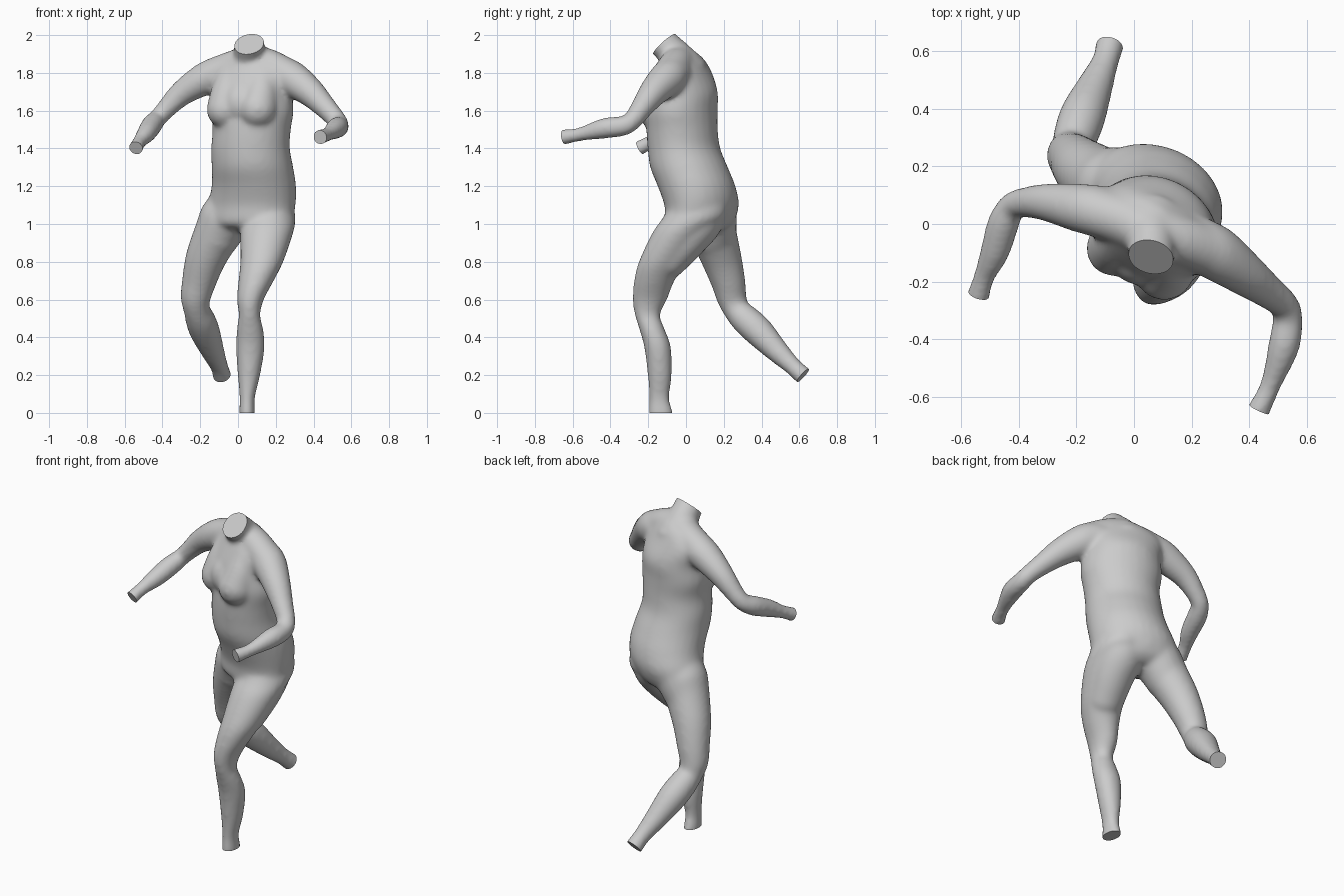
import bpy, bmesh, math
from mathutils import Vector, Matrix

if "Cube" in bpy.data.objects:
    bpy.data.objects.remove(bpy.data.objects["Cube"])

SIDES = 28
bm = bmesh.new()      # all overlapping body masses
cut = bmesh.new()     # blocks that trim the stumps flat


def smooth_path(rows, steps=5):
    """Catmull-Rom interpolation through rows of numbers."""
    rows = [Vector(r) for r in rows]
    out = []
    for i in range(len(rows) - 1):
        p0, p1 = rows[max(i - 1, 0)], rows[i]
        p2, p3 = rows[i + 1], rows[min(i + 2, len(rows) - 1)]
        for k in range(steps):
            t = k / steps
            out.append(0.5 * (2 * p1 + (p2 - p0) * t + (2 * p0 - 5 * p1 + 4 * p2 - p3) * t * t
                              + (3 * p1 - p0 - 3 * p2 + p3) * t ** 3))
    return out + [rows[-1]]


def loft(rings):
    rings = [[bm.verts.new(p) for p in r] for r in rings]
    for a, b in zip(rings, rings[1:]):
        for i in range(SIDES):
            j = (i + 1) % SIDES
            bm.faces.new((a[i], a[j], b[j], b[i]))
    bm.faces.new(rings[0][::-1])
    bm.faces.new(rings[-1])


def ellipse(c, u, v):
    return [c + u * math.cos(2 * math.pi * i / SIDES) + v * math.sin(2 * math.pi * i / SIDES)
            for i in range(SIDES)]


def trim(end, n):
    m = Matrix.Translation(end + n * 0.1) @ n.to_track_quat('Z', 'Y').to_matrix().to_4x4()
    bmesh.ops.create_cube(cut, size=0.2, matrix=m)


def ball(c, r, zs=1.0):
    bmesh.ops.create_uvsphere(bm, u_segments=24, v_segments=16, radius=r,
                              matrix=Matrix.Translation(c) @ Matrix.Diagonal((1, 1, zs, 1)))


def limb(rows, cap=None):
    """Round tube along (x, y, z, radius) rows, trimmed flat or with round ends."""
    a, b = Vector(rows[-2]), Vector(rows[-1])
    n = (b.xyz - a.xyz).normalized()
    pts = [(p.xyz, p.w) for p in smooth_path(rows)]
    if cap == 'round':
        ball(rows[0][:3], rows[0][3])
        ball(b.xyz, b.w)
    else:
        pts.append((b.xyz + n * 0.04, b.w))
        trim(b.xyz, cap.normalized() if cap else n)
    u, rings = Vector((1, 0.3, 0.2)), []
    for i, (c, r) in enumerate(pts):
        t = (pts[min(i + 1, len(pts) - 1)][0] - pts[max(i - 1, 0)][0]).normalized()
        u = (u - t * u.dot(t)).normalized()
        rings.append(ellipse(c, u * r, t.cross(u) * r))
    loft(rings)


def slices(rows, yaw):
    """Stack of level ellipses from (z, x0, x1, y0, y1) extents, turned by yaw."""
    c2, s2 = math.cos(yaw) ** 2, math.sin(yaw) ** 2
    rings = []
    for z, x0, x1, y0, y1 in smooth_path(rows):
        X, Y = ((x1 - x0) / 2) ** 2, ((y1 - y0) / 2) ** 2
        d = (X - Y) / (c2 - s2)
        a, b = math.sqrt(max((X + Y + d) / 2, 1e-4)), math.sqrt(max((X + Y - d) / 2, 1e-4))
        u = Vector((math.cos(yaw), math.sin(yaw), 0))
        v = Vector((-u.y, u.x, 0))
        rings.append(ellipse(Vector(((x0 + x1) / 2, (y0 + y1) / 2, z)), u * a, v * b))
    loft(rings)


# torso, turned so the chest faces slightly left
slices([(0.96, -.10, .22, -.02, .20), (1.0, -.17, .28, -.10, .25), (1.1, -.16, .305, -.115, .28),
        (1.2, -.14, .308, -.15, .262), (1.3, -.14, .293, -.19, .222), (1.4, -.143, .275, -.203, .182),
        (1.5, -.135, .28, -.21, .168), (1.6, -.145, .295, -.21, .168), (1.7, -.14, .285, -.205, .168),
        (1.8, -.15, .28, -.175, .138), (1.87, -.09, .21, -.13, .098), (1.91, 0, .13, -.09, .055)],
       math.radians(-25))
# chest
limb([(-.03, -.015, 1.82, .07), (-.055, -.06, 1.70, .088), (-.07, -.085, 1.605, .097)], 'round')
limb([(.13, -.08, 1.82, .07), (.125, -.13, 1.71, .088), (.105, -.162, 1.61, .104)], 'round')
ball((.02, -.105, 1.64), .108, 1.1)
# seat
limb([(0, .13, 1.15, .12), (-.04, .142, 1.05, .126), (-.11, .145, .94, .122)], 'round')
limb([(.14, .09, 1.12, .125), (.15, .07, 1.03, .132), (.15, 0, .93, .12), (.13, -.09, .82, .105)], 'round')
ball((.06, .14, 1.10), .132, 1.1)
# neck and shoulder slopes
limb([(.06, 0, 1.80, .12), (.06, -.045, 1.88, .09), (.06, -.115, 1.952, .08)], Vector((-.18, -.66, .73)))
limb([(.05, -.025, 1.855, .09), (-.04, .015, 1.825, .088), (-.14, .045, 1.788, .087)], 'round')
limb([(.07, -.03, 1.86, .09), (.16, -.055, 1.84, .088), (.26, -.09, 1.785, .092)], 'round')
# arms
limb([(-.06, .03, 1.77, .09), (-.13, .045, 1.785, .09), (-.2, .058, 1.755, .084), (-.3, .075, 1.69, .067),
      (-.38, .075, 1.61, .053), (-.425, .06, 1.56, .049), (-.455, 0, 1.525, .056),
      (-.485, -.1, 1.48, .051), (-.52, -.18, 1.437, .038), (-.54, -.245, 1.403, .040)])
limb([(.17, -.04, 1.77, .09), (.23, -.07, 1.79, .093), (.29, -.105, 1.765, .095), (.38, -.17, 1.70, .078),
      (.46, -.23, 1.62, .061), (.52, -.28, 1.553, .052), (.535, -.33, 1.52, .053),
      (.52, -.43, 1.507, .055), (.475, -.56, 1.475, .037), (.435, -.645, 1.46, .041)])
# standing leg
slices([(1.1, .05, .29, -.08, .22), (1.03, .02, .305, -.125, .21), (.95, .012, .292, -.18, .12),
        (.8, .012, .24, -.25, .0), (.7, .002, .19, -.275, -.06), (.6, -.006, .137, -.283, -.10),
        (.52, .004, .118, -.272, -.137), (.45, -.006, .133, -.25, -.115), (.35, -.012, .142, -.222, -.08),
        (.2, -.002, .118, -.203, -.075), (.08, .008, .09, -.195, -.088), (.01, .006, .09, -.199, -.07),
        (-.03, .006, .09, -.199, -.07)], 0)
trim(Vector((.05, -.14, 0)), Vector((0, 0, -1)))
# trailing leg
limb([(-.04, .11, 1.1, .12), (-.07, .125, 1.03, .135), (-.11, .145, .95, .124), (-.17, .187, .82, .108),
      (-.205, .222, .70, .092), (-.224, .242, .61, .08), (-.218, .268, .545, .07), (-.2, .315, .495, .079),
      (-.175, .385, .43, .08), (-.135, .48, .33, .063), (-.1, .565, .247, .048), (-.085, .619, .198, .05)])

# fuse the masses into one skin, then trim neck, wrists and ankles
bmesh.ops.recalc_face_normals(bm, faces=bm.faces)


def to_object(name, b):
    me = bpy.data.meshes.new(name)
    b.to_mesh(me)
    b.free()
    ob = bpy.data.objects.new(name, me)
    bpy.context.collection.objects.link(ob)
    return ob


body = to_object("body", bm)
cutter = to_object("stump_cutter", cut)
cutter.hide_render = True
m = body.modifiers.new("fuse", 'REMESH')
m.mode, m.voxel_size = 'VOXEL', 0.012
m = body.modifiers.new("relax", 'SMOOTH')
m.factor, m.iterations = 0.5, 16
m = body.modifiers.new("trim", 'BOOLEAN')
m.operation, m.object, m.solver = 'DIFFERENCE', cutter, 'EXACT'
dg = bpy.context.evaluated_depsgraph_get()
skin = bpy.data.meshes.new_from_object(body.evaluated_get(dg))
body.modifiers.clear()
body.data = skin
bpy.data.objects.remove(cutter)

bpy.context.view_layer.objects.active = body
body.select_set(True)
bpy.ops.object.shade_smooth_by_angle(angle=math.radians(40))
